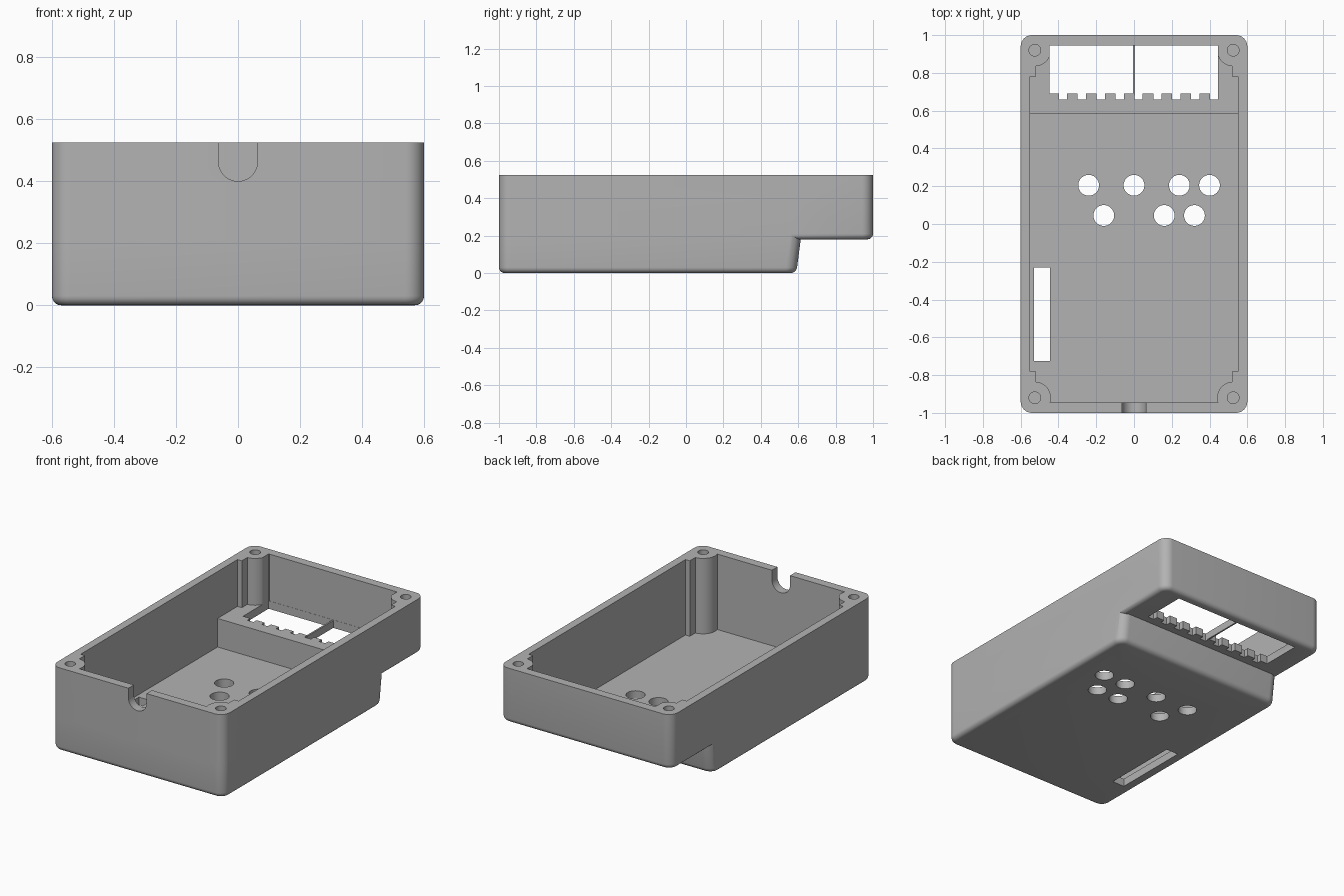
import bpy
import bmesh
from math import cos, sin, pi

cube = bpy.data.objects.get("Cube")
if cube:
    bpy.data.objects.remove(cube, do_unlink=True)

TOP = 0.525          # rim height
FLOOR = 0.05         # inside floor
SHELF = 0.23         # inside shelf over the raised end
STEP = 0.18          # underside of the raised end

grey = bpy.data.materials.new("plain grey plastic")
grey.use_nodes = True
grey.diffuse_color = (0.45, 0.45, 0.45, 1)
grey.node_tree.nodes["Principled BSDF"].inputs["Base Color"].default_value = (0.45, 0.45, 0.45, 1)


def finish(name, bm):
    bmesh.ops.recalc_face_normals(bm, faces=bm.faces)
    mesh = bpy.data.meshes.new(name)
    bm.to_mesh(mesh)
    bm.free()
    mesh.materials.append(grey)
    obj = bpy.data.objects.new(name, mesh)
    bpy.context.collection.objects.link(obj)
    return obj


def box_mesh(x0, x1, y0, y1, z0, z1):
    bm = bmesh.new()
    bmesh.ops.create_cube(bm, size=1)
    for v in bm.verts:
        v.co.x = x0 if v.co.x < 0 else x1
        v.co.y = y0 if v.co.y < 0 else y1
        v.co.z = z0 if v.co.z < 0 else z1
    return bm


def box(name, *bounds):
    return finish(name, box_mesh(*bounds))


def rounded_box(name, y0, y1, z0, z1, lean=0):
    """Box with rounded upright corners and bottom rim; the back may lean outward."""
    bm = box_mesh(-0.6, 0.6, y0, y1, z0, z1)
    upright = [e for e in bm.edges if abs(e.verts[0].co.z - e.verts[1].co.z) > 0.01]
    bmesh.ops.bevel(bm, geom=upright, offset=0.06, segments=8, profile=0.5, affect='EDGES')
    rim = [e for e in bm.edges if all(abs(v.co.z - z0) < 1e-4 for v in e.verts)]
    bmesh.ops.bevel(bm, geom=rim, offset=0.03, segments=5, profile=0.5, affect='EDGES')
    for v in bm.verts:
        if v.co.y > 0:
            v.co.y += lean * (v.co.z - z0)
    return finish(name, bm)


def prism(name, points, offset):
    """Closed outline pushed along an offset vector."""
    bm = bmesh.new()
    face = bm.faces.new([bm.verts.new(p) for p in points])
    result = bmesh.ops.extrude_face_region(bm, geom=[face])
    moved = [g for g in result["geom"] if isinstance(g, bmesh.types.BMVert)]
    bmesh.ops.translate(bm, verts=moved, vec=offset)
    return finish(name, bm)


def cylinder(name, x, y, radius, z0, z1, sides=40):
    ring = [(x + radius * cos(2 * pi * i / sides), y + radius * sin(2 * pi * i / sides), z0)
            for i in range(sides)]
    return prism(name, ring, (0, 0, z1 - z0))


def combine(target, tool, operation='DIFFERENCE'):
    tool.hide_render = True
    mod = target.modifiers.new("combine", 'BOOLEAN')
    mod.operation = operation
    mod.solver = 'EXACT'
    mod.object = tool
    bpy.context.view_layer.objects.active = target
    bpy.ops.object.modifier_apply(modifier=mod.name)
    bpy.data.objects.remove(tool, do_unlink=True)


# Outer shell: full-length upper body and a deeper front body with a leaning back
shell = rounded_box("case_shell", -1, 1, STEP, TOP)
combine(shell, rounded_box("deep_body", -1, 0.59, 0, 0.4, lean=0.13), 'UNION')

# Hollow interior, keeping the four screw posts and their wall strips
side = [(-0.945, FLOOR), (0.582, FLOOR), (0.582, SHELF), (0.945, SHELF), (0.945, 0.8), (-0.945, 0.8)]
pocket = prism("pocket", [(-0.55, y, z) for y, z in side], (1.1, 0, 0))
corners = [(sx, sy) for sx in (-1, 1) for sy in (-1, 1)]
for sx, sy in corners:
    combine(pocket, cylinder("post", sx * 0.525, sy * 0.92, 0.085, -0.1, 1))
    xs, ys = sorted((sx * 0.52, sx * 0.7)), sorted((sy * 0.78, sy * 1.1))
    combine(pocket, box("post_strip", *xs, *ys, -0.1, 1))
combine(shell, pocket)

# Screw holes
for sx, sy in corners:
    combine(shell, cylinder("screw_hole", sx * 0.525, sy * 0.92, 0.031, TOP - 0.27, 0.7, 24))

# Button holes in two rows
for y, row in ((0.205, (-0.24, 0, 0.24, 0.40)), (0.045, (-0.16, 0.16, 0.32))):
    for x in row:
        combine(shell, cylinder("button_hole", x, y, 0.055, -0.1, 0.1))

# Long slot in the floor
combine(shell, box("floor_slot", -0.53, -0.445, -0.725, -0.23, -0.1, 0.12))

# Connector window with a comb of notches along its front edge
combine(shell, box("window", -0.448, 0.446, 0.69, 0.944, 0.1, 0.7))
for i in range(9):
    x = -0.376 + 0.1 * i
    combine(shell, box("comb_notch", x - 0.022, x + 0.022, 0.66, 0.72, 0.1, 0.3))

# Round-bottomed cable notch in the front wall
arc = [(0.063 * cos(pi + pi * i / 20), -1.1, 0.463 + 0.063 * sin(pi + pi * i / 20)) for i in range(21)]
combine(shell, prism("cable_notch", arc + [(0.063, -1.1, 0.7), (-0.063, -1.1, 0.7)], (0, 0.2, 0)))

# Thin divider across the window
divider = box("window_divider", -0.005, 0.005, 0.68, 0.95, STEP + 0.002, SHELF - 0.002)

# Smooth rounded surfaces, keep sharp edges
for obj in (shell, divider):
    bpy.ops.object.select_all(action='DESELECT')
    obj.select_set(True)
    bpy.context.view_layer.objects.active = obj
    bpy.ops.object.shade_smooth_by_angle(angle=pi / 6)
